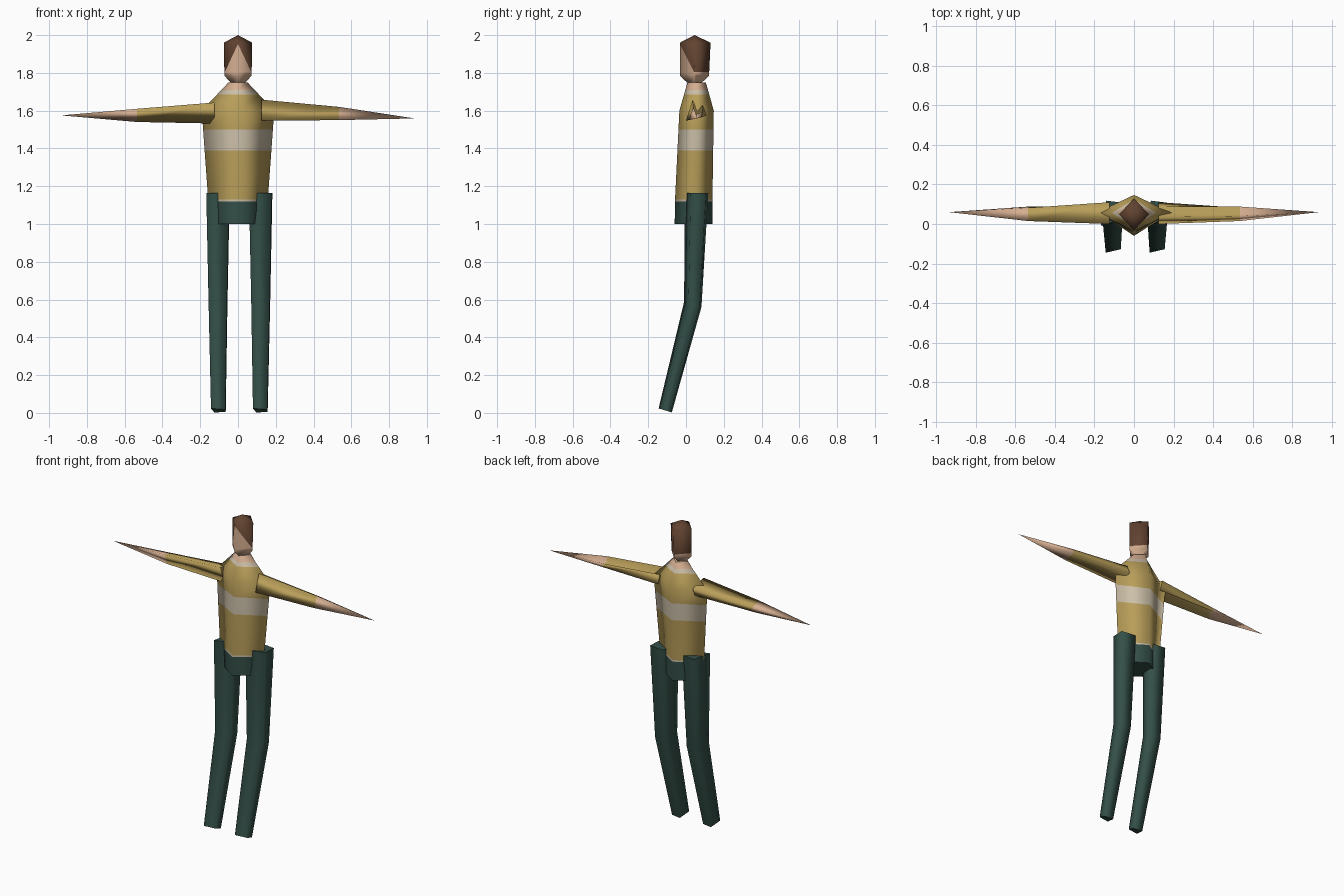
import bpy, bmesh
from mathutils import Vector

cube = bpy.data.objects.get("Cube")
if cube:
    bpy.data.objects.remove(cube)


def material(name, rgb):
    m = bpy.data.materials.new(name)
    m.use_nodes = True
    m.diffuse_color = (*rgb, 1)
    bsdf = m.node_tree.nodes["Principled BSDF"]
    bsdf.inputs["Base Color"].default_value = (*rgb, 1)
    bsdf.inputs["Roughness"].default_value = 0.8
    return m


MUSTARD = material("mustard_sweater", (0.48, 0.34, 0.10))
CREAM = material("cream_stripe", (0.60, 0.52, 0.39))
SKIN = material("skin", (0.66, 0.42, 0.28))
HAIR = material("brown_hair", (0.12, 0.056, 0.03))
GREEN = material("dark_green_trousers", (0.034, 0.078, 0.064))


def loft(name, rings, mats, rule=None, cuts=()):
    """Skin rings of points, cut along planes, colour faces by a rule."""
    bm = bmesh.new()
    loops = [[bm.verts.new(p) for p in ring] for ring in rings]
    for a, b in zip(loops, loops[1:]):
        n = len(a)
        for i in range(n):
            j = (i + 1) % n
            corners = list(dict.fromkeys([a[i], a[j], b[j % len(b)], b[i % len(b)]]))
            bm.faces.new(corners)
    caps = [bm.faces.new(l) for l in (loops[0], loops[-1]) if len(l) > 2]
    for f in bm.faces:
        f.smooth = f not in caps
    bmesh.ops.recalc_face_normals(bm, faces=bm.faces)
    for co, no in cuts:
        geom = bm.verts[:] + bm.edges[:] + bm.faces[:]
        bmesh.ops.bisect_plane(bm, geom=geom, plane_co=co, plane_no=no, dist=1e-5)
    if rule:
        for f in bm.faces:
            f.material_index = rule(f.calc_center_median())
    me = bpy.data.meshes.new(name)
    bm.to_mesh(me)
    bm.free()
    for m in mats:
        me.materials.append(m)
    ob = bpy.data.objects.new(name, me)
    bpy.context.collection.objects.link(ob)
    return ob


def diamond(z, hx, front, back):
    mid = (front + back) / 2
    return [(0, front, z), (hx, mid, z), (0, back, z), (-hx, mid, z)]


def level(z):
    return (Vector((0, 0, z)), Vector((0, 0, 1)))


# Torso: trousers, belt line, striped sweater, collar and neck
BANDS = [(1.12, 0), (1.13, 2), (1.39, 1), (1.50, 2), (1.685, 1), (1.71, 2), (9, 3)]


def torso_rule(c):
    return next(i for top, i in BANDS if c.z < top)


loft("torso",
     [diamond(1.0, 0.15, -0.06, 0.14), diamond(1.13, 0.158, -0.058, 0.14),
      diamond(1.6, 0.192, -0.035, 0.147), diamond(1.75, 0.05, 0.008, 0.105)],
     [GREEN, MUSTARD, CREAM, SKIN], torso_rule, [level(b[0]) for b in BANDS[:-1]])

# Head: the hairline is a slanted cut, the nape a level one
hairline = (Vector((0, -0.03, 1.95)), Vector((0, 1, 0.5)))


def head_rule(c):
    behind = (c - hairline[0]).dot(hairline[1]) > 0
    return 1 if behind and c.z > 1.805 else 0


loft("head",
     [diamond(1.745, 0.035, 0.01, 0.08), diamond(1.785, 0.072, -0.032, 0.122),
      diamond(1.96, 0.075, -0.032, 0.13), [(0, 0.045, 2.0)]],
     [SKIN, HAIR], head_rule, [hairline, level(1.805)])

# Arms: grooved sleeves tapering to pointed hands, one turned over from the other
SHOULDER = [(0.0, -0.048), (0.035, 0.063), (0.06, 0.005), (0.088, 0.035), (0.11, -0.02)]
ELBOW = [(0.015, -0.03), (0.04, 0.04), (0.05, 0.0), (0.088, 0.012), (0.082, -0.015)]


def arm_rule(c):
    return 1 if abs(c.x) > 0.535 else 0


for side, s in (("left", 1), ("right", -1)):
    rings = [[(s * x, y, z + s * dz) for y, dz in section]
             for x, z, section in ((0.125, 1.595, SHOULDER), (0.535, 1.58, ELBOW))]
    rings.append([(s * 0.935, 0.06, 1.567 - s * 0.008)])
    loft(side + "_arm", rings, [MUSTARD, SKIN], arm_rule)

# Legs: skewed four-sided tubes bent back at the knee
SECTION = [(-1, -1), (0.95, -0.5), (1, 0.8), (-0.55, 1)]


def leg_ring(x, y, z, hx, hy, tilt):
    return [(x + u * hx, y + v * hy, z - v * hy * tilt) for u, v in SECTION]


for side, s in (("left", 1), ("right", -1)):
    x = s * 0.113 + 0.007
    loft(side + "_leg",
         [leg_ring(x, 0.056, 1.163, 0.062, 0.062, 0),
          leg_ring(x, 0.036, 0.575, 0.05, 0.046, 0.3),
          leg_ring(x - s * 0.002, -0.11, 0.013, 0.039, 0.035, 0.3)],
         [GREEN])
